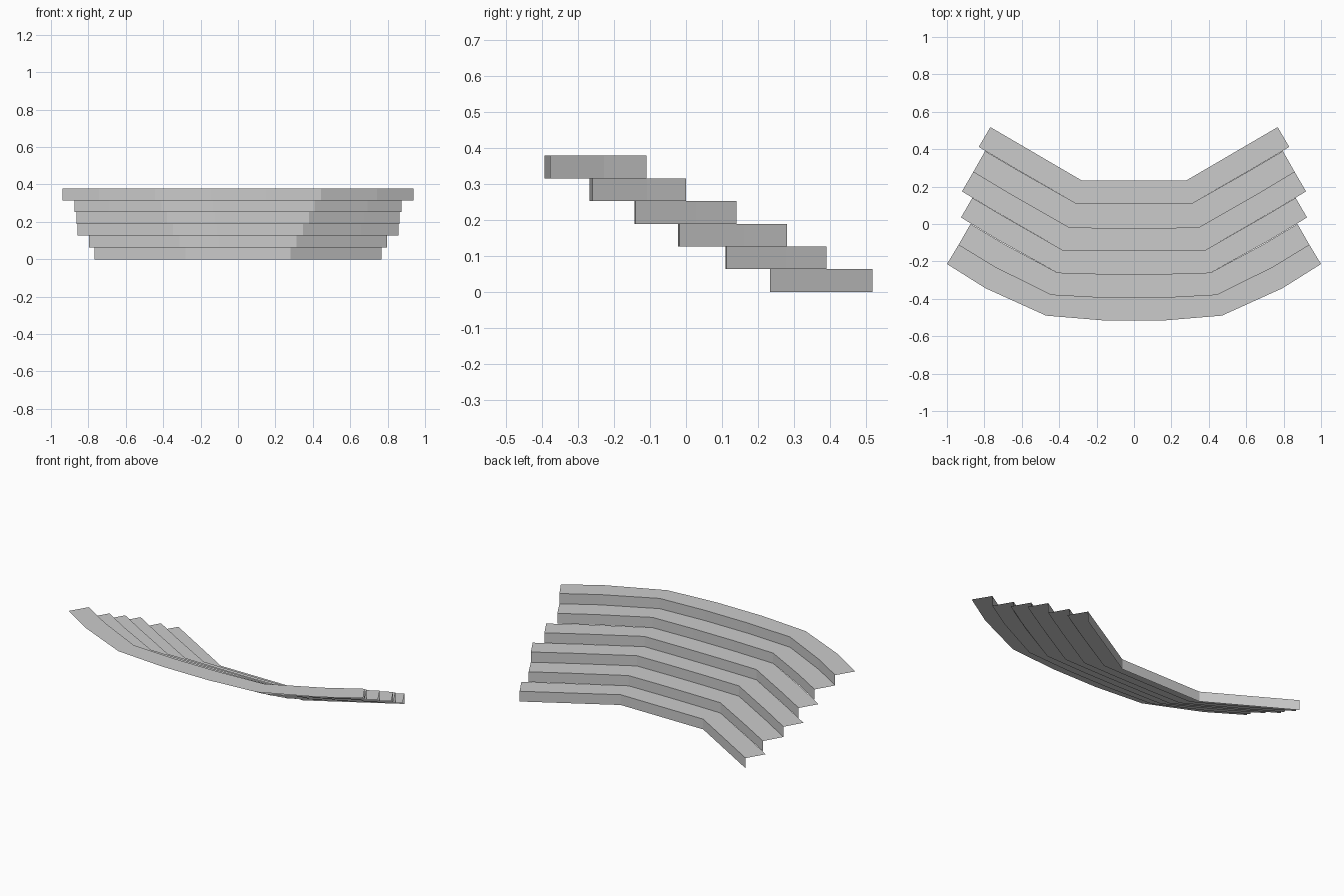
import bpy

if "Cube" in bpy.data.objects:
    bpy.data.objects.remove(bpy.data.objects["Cube"])

RISE = 0.063

# Riser lines, right half, front to back order by step:
# corner x, corner y, bulge, riser end, end of the tread edge that meets this line
LINES = [
    (0.28, 0.233, 0.000, (0.768, 0.518), None),
    (0.312, 0.112, 0.003, (0.796, 0.390), (0.83, 0.412)),
    (0.347, -0.018, 0.004, (0.858, 0.280), (0.858, 0.280)),
    (0.380, -0.140, 0.003, (0.864, 0.140), (0.920, 0.174)),
    (0.410, -0.260, 0.008, (0.874, 0.000), (0.925, 0.035)),
    (0.443, -0.377, 0.016, (0.937, -0.110), (0.937, -0.110)),
    (0.470, -0.490, 0.026, None, (1.0, -0.214)),
]


def line(i, tread_edge=False):
    """Mirrored plan polyline of one riser line, left to right."""
    cx, cy, bulge, riser_end, edge_end = LINES[i]
    end = edge_end if tread_edge else riser_end
    wing = (cx + (end[0] - cx) * 0.61, cy + (end[1] - cy) * 0.61 - bulge * 0.85)
    half = [(cx / 3, cy - bulge), (cx, cy), wing, end]
    return [(-x, y) for x, y in reversed(half)] + half


def strip(name, a, za, b, zb):
    """Open strip of flat quads between two polylines."""
    n = len(a)
    verts = [(x, y, za) for x, y in a] + [(x, y, zb) for x, y in b]
    faces = [(k, n + k, n + k + 1, k + 1) for k in range(n - 1)]
    mesh = bpy.data.meshes.new(name)
    mesh.from_pydata(verts, [], faces)
    mesh.update()
    obj = bpy.data.objects.new(name, mesh)
    bpy.context.collection.objects.link(obj)
    return obj


for i in range(6):
    low, high = i * RISE, (i + 1) * RISE
    back = line(i)
    # Upright face, facing the back
    strip(f"riser_{i + 1}", back, low, back, high)
    # Walking surface, facing up
    strip(f"tread_{i + 1}", line(i + 1, True), high, back, high).data.flip_normals()

# Risers and treads are wound so normals face back (+y) and up (+z)
for obj in bpy.context.collection.objects:
    normal = obj.data.polygons[3].normal
    if normal.y + normal.z < 0:
        obj.data.flip_normals()
